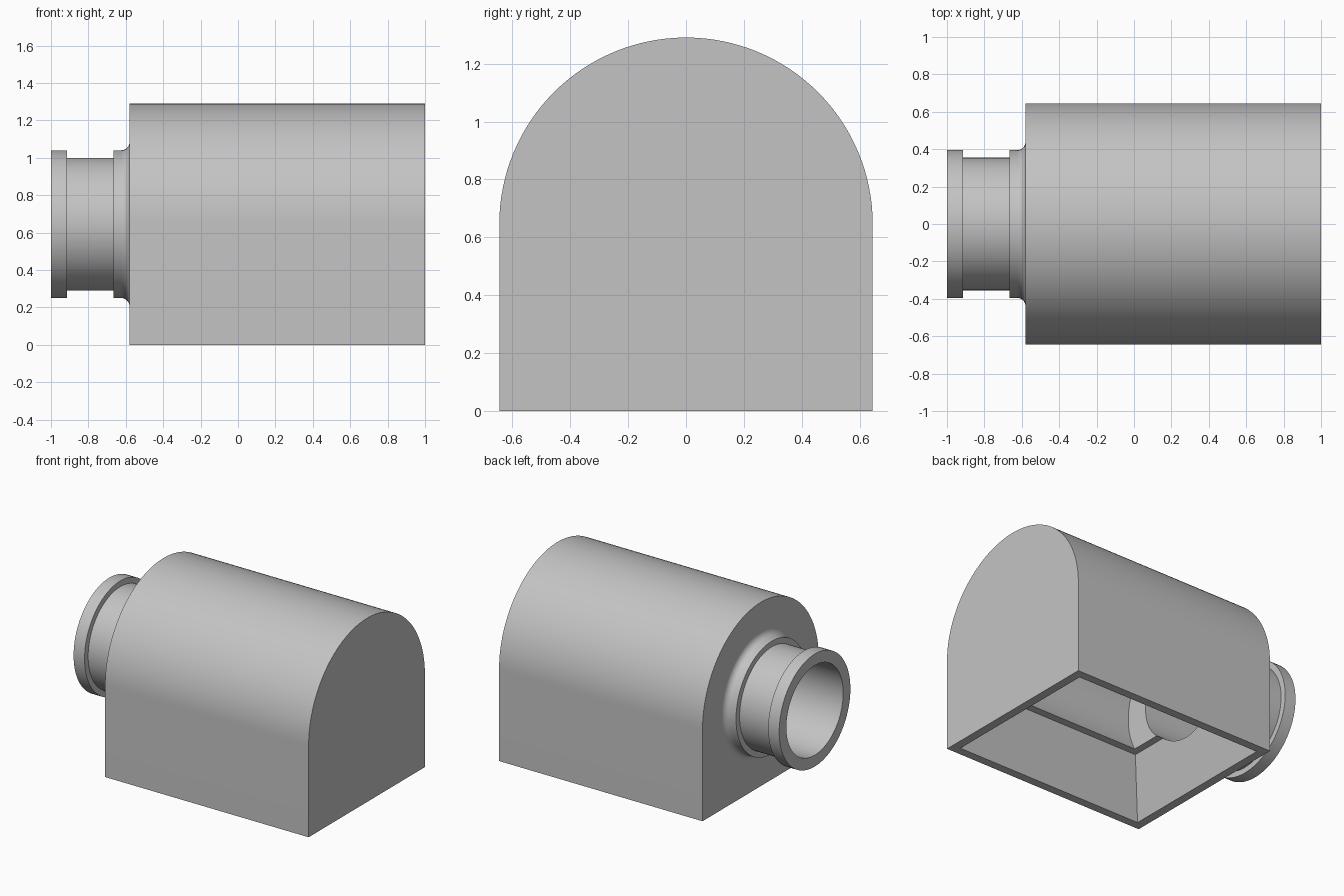
import bpy, bmesh, math
from mathutils import Vector

cube = bpy.data.objects.get("Cube")
if cube:
    bpy.data.objects.remove(cube, do_unlink=True)

R = 0.645            # arch radius, also the height of the port axis
X0, X1 = -0.58, 1.0  # ends of the housing

grey = bpy.data.materials.new("plain grey")
grey.use_nodes = True
colour = (0.55, 0.55, 0.55, 1)
grey.diffuse_color = colour
grey.node_tree.nodes["Principled BSDF"].inputs["Base Color"].default_value = colour


def loft(name, rings):
    """Closed solid through rings of matching points."""
    bm = bmesh.new()
    rows = [[bm.verts.new(p) for p in ring] for ring in rings]
    n = len(rows[0])
    for a, b in zip(rows, rows[1:]):
        for i in range(n):
            j = (i + 1) % n
            bm.faces.new((a[i], a[j], b[j], b[i]))
    bm.faces.new(rows[0])
    bm.faces.new(rows[-1])
    bmesh.ops.recalc_face_normals(bm, faces=bm.faces)
    mesh = bpy.data.meshes.new(name)
    bm.to_mesh(mesh)
    bm.free()
    mesh.materials.append(grey)
    obj = bpy.data.objects.new(name, mesh)
    bpy.context.collection.objects.link(obj)
    return obj


def circle(x, r, n=96):
    return [(x, r * math.cos(2 * math.pi * i / n), R + r * math.sin(2 * math.pi * i / n))
            for i in range(n)]


def rectangle(z, inset):
    w = R - inset
    return [(X0 + inset, -w, z), (X1 - inset, -w, z), (X1 - inset, w, z), (X0 + inset, w, z)]


def arch(x, n=64):
    curve = [(x, R * math.cos(math.pi * i / n), R + R * math.sin(math.pi * i / n))
             for i in range(n + 1)]
    return [(x, R, 0)] + curve + [(x, -R, 0)]


def combine(obj, other, operation):
    mod = obj.modifiers.new(operation.lower(), 'BOOLEAN')
    mod.operation = operation
    mod.solver = 'EXACT'
    mod.object = other
    bpy.context.view_layer.objects.active = obj
    bpy.ops.object.modifier_apply(modifier=mod.name)
    bpy.data.objects.remove(other, do_unlink=True)


# Arched housing
housing = loft("arched_housing", [arch(X0), arch(X1)])

# Flanged port with a grooved neck and a fillet at the wall
rim, neck, fillet = 0.395, 0.355, 0.045
profile = [(-1, rim), (-0.915, rim), (-0.915, neck), (-0.665, neck), (-0.665, rim)]
for i in range(9):
    a = math.pi / 2 * i / 8
    profile.append((X0 - fillet + fillet * math.sin(a), rim + fillet * (1 - math.cos(a))))
profile.append((X0 + 0.06, rim + fillet))
combine(housing, loft("port", [circle(x, r) for x, r in profile]), 'UNION')

# Tapered opening below, round chamber above, bore through the port
combine(housing, loft("hopper_cutter", [rectangle(-0.07, 0.04), rectangle(0, 0.06),
                                        rectangle(0.405, 0.17)]), 'DIFFERENCE')
combine(housing, loft("chamber_cutter", [circle(X0 + 0.22, 0.485), circle(X1 - 0.22, 0.485)]),
        'DIFFERENCE')
combine(housing, loft("bore_cutter", [circle(-1.1, 0.315), circle(0, 0.315)]), 'DIFFERENCE')

# Smooth curves, sharp edges
bpy.ops.object.select_all(action='DESELECT')
housing.select_set(True)
bpy.context.view_layer.objects.active = housing
bpy.ops.object.shade_smooth_by_angle(angle=math.radians(25))
